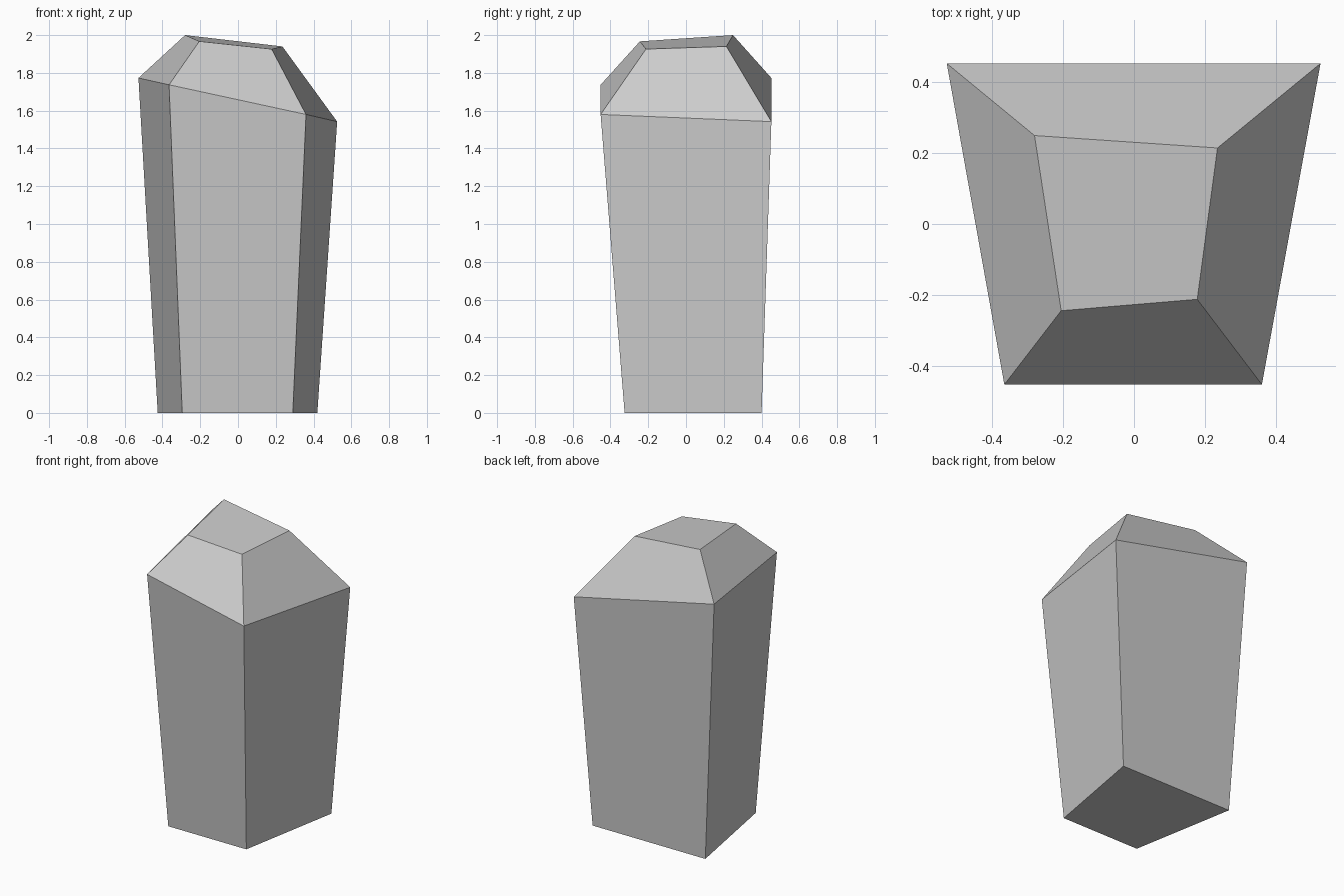
import bpy
import bmesh

# Remove the default cube
cube = bpy.data.objects.get("Cube")
if cube:
    bpy.data.objects.remove(cube, do_unlink=True)

# Plain grey stone
stone = bpy.data.materials.new("grey_stone")
stone.use_nodes = True
grey = (0.6, 0.6, 0.6, 1)
stone.diffuse_color = grey
stone.node_tree.nodes["Principled BSDF"].inputs["Base Color"].default_value = grey

# Four-cornered cross-sections, counter-clockwise from front right
base = [(-0.295, -0.325, 0), (0.29, -0.325, 0), (0.42, 0.40, 0), (-0.425, 0.40, 0)]
shoulder = [(-0.365, -0.452, 1.737), (0.36, -0.452, 1.58),
            (0.525, 0.452, 1.542), (-0.527, 0.452, 1.773)]
crown = [(-0.205, -0.244, 1.967), (0.178, -0.212, 1.926),
         (0.235, 0.214, 1.94), (-0.28, 0.249, 2.0)]


def loft(name, sections, material):
    """Skin stacked cross-sections and cap both ends."""
    bm = bmesh.new()
    rings = [[bm.verts.new(p) for p in section] for section in sections]
    bm.faces.new(reversed(rings[0]))
    # Cap split along its crease
    a, b, c, d = rings[-1]
    bm.faces.new((a, b, c))
    bm.faces.new((a, c, d))
    for low, high in zip(rings, rings[1:]):
        for i in range(len(low)):
            j = (i + 1) % len(low)
            bm.faces.new((low[i], low[j], high[j], high[i]))
    bm.normal_update()
    mesh = bpy.data.meshes.new(name)
    bm.to_mesh(mesh)
    bm.free()
    mesh.materials.append(material)
    obj = bpy.data.objects.new(name, mesh)
    bpy.context.collection.objects.link(obj)
    return obj


# Tapered pillar with a chamfered, tilted top
loft("stone_pillar", [base, shoulder, crown], stone)
